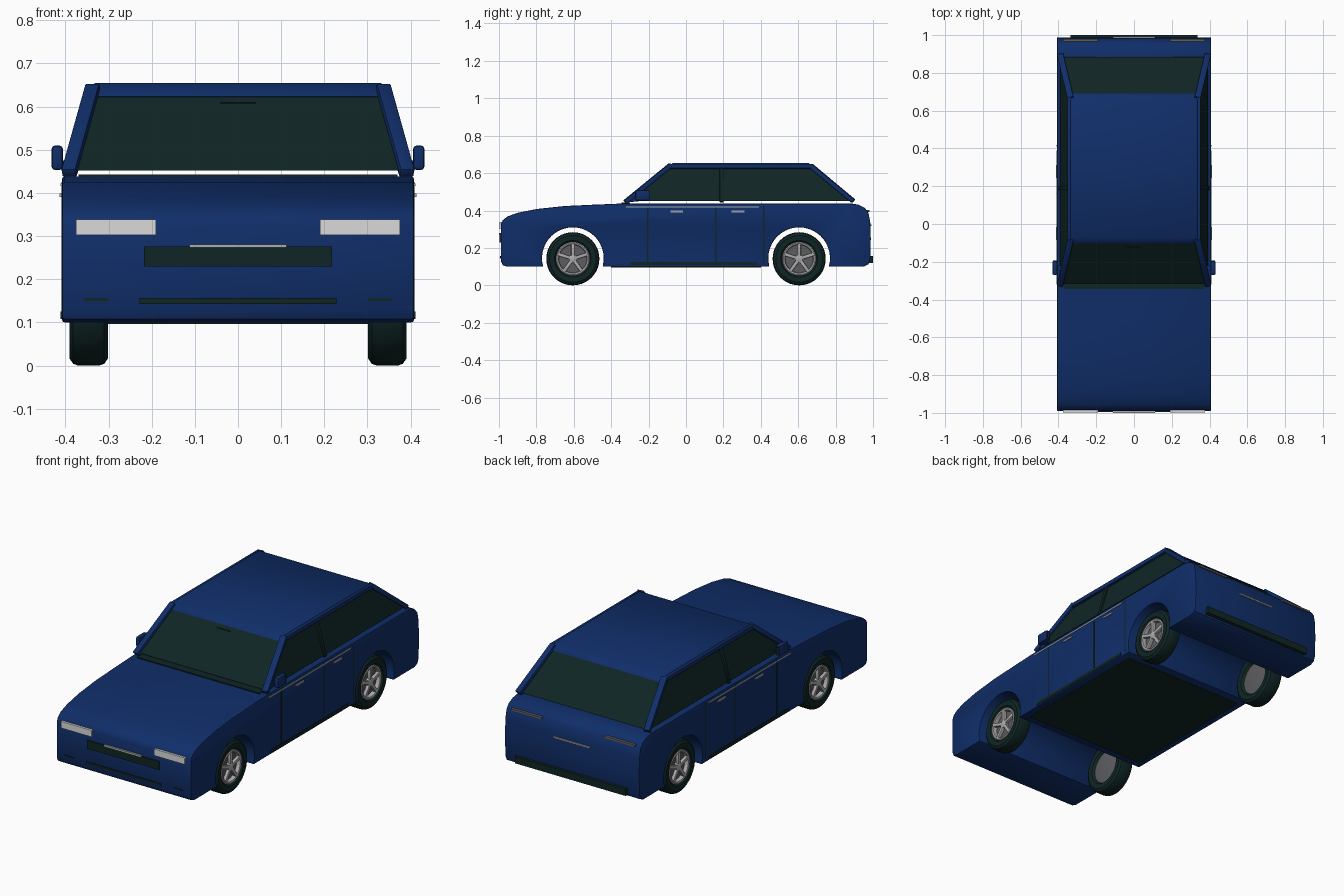
import bpy, bmesh
from math import sin, cos, pi, radians, asin
from mathutils import Vector, Matrix

cube = bpy.data.objects.get("Cube")
if cube:
    bpy.data.objects.remove(cube, do_unlink=True)


def material(name, rgb, rough=0.5):
    m = bpy.data.materials.new(name)
    m.use_nodes = True
    m.diffuse_color = (*rgb, 1)
    node = m.node_tree.nodes["Principled BSDF"]
    node.inputs["Base Color"].default_value = (*rgb, 1)
    node.inputs["Roughness"].default_value = rough
    return m


BLUE = material("body_blue", (0.005, 0.027, 0.14))
DARK = material("dark_green_black", (0.005, 0.018, 0.018))
LAMP = material("lamp_white", (0.7, 0.7, 0.7))
CHROME = material("chrome_grey", (0.42, 0.42, 0.43))
HUB = material("hub_grey", (0.11, 0.11, 0.12))
TAIL = material("tail_lamp_grey", (0.13, 0.11, 0.10))


def finish(bm, name, mat, bevel=0.0, segments=2):
    bmesh.ops.recalc_face_normals(bm, faces=bm.faces)
    if bevel:
        edges = [e for e in bm.edges if e.calc_face_angle(0) > radians(50)]
        bmesh.ops.bevel(bm, geom=edges, offset=bevel, segments=segments,
                        profile=0.5, affect='EDGES')
    mesh = bpy.data.meshes.new(name)
    bm.to_mesh(mesh)
    bm.free()
    mesh.materials.append(mat)
    ob = bpy.data.objects.new(name, mesh)
    bpy.context.collection.objects.link(ob)
    bpy.ops.object.select_all(action='DESELECT')
    ob.select_set(True)
    bpy.context.view_layer.objects.active = ob
    bpy.ops.object.shade_smooth_by_angle(angle=radians(35))
    return ob


def box(name, mat, x, y, z, bevel=0.0):
    """Box from three (low, high) ranges."""
    bm = bmesh.new()
    bmesh.ops.create_cube(bm, size=1)
    for v in bm.verts:
        v.co = [(r[0] + r[1]) / 2 + c * (r[1] - r[0]) for r, c in zip((x, y, z), v.co)]
    return finish(bm, name, mat, bevel)


def frustum(name, mat, low, high, bevel=0.0):
    """Tapered block; each level is (z, half width, front y, rear y)."""
    bm = bmesh.new()
    bmesh.ops.create_cube(bm, size=1)
    for v in bm.verts:
        z, w, front, rear = high if v.co.z > 0 else low
        v.co = (w if v.co.x > 0 else -w, rear if v.co.y > 0 else front, z)
    return finish(bm, name, mat, bevel)


def bar(name, mat, p, q, width, depth, bevel=0.004):
    """Straight bar between two points."""
    p, q = Vector(p), Vector(q)
    bm = bmesh.new()
    bmesh.ops.create_cube(bm, size=1)
    turn = (q - p).to_track_quat('Z', 'Y').to_matrix().to_4x4()
    scale = Matrix.Diagonal((width, depth, (q - p).length, 1))
    bm.transform(Matrix.Translation((p + q) / 2) @ turn @ scale)
    return finish(bm, name, mat, bevel)


def lathe(name, mat, profile, steps=40):
    """Spin (x, radius) points around the x axis."""
    bm = bmesh.new()
    verts = [bm.verts.new((x, 0, r)) for x, r in profile]
    edges = [bm.edges.new(pair) for pair in zip(verts, verts[1:])]
    bmesh.ops.spin(bm, geom=verts + edges, cent=(0, 0, 0), axis=(1, 0, 0),
                   angle=2 * pi, steps=steps)
    bmesh.ops.remove_doubles(bm, verts=bm.verts, dist=0.0002)
    return finish(bm, name, mat)


SIDES = ((1, "left"), (-1, "right"))
AXLE, HUB_Z, ARCH = 0.605, 0.145, 0.165
FLOOR = 0.10

# Lower body: side profile with open wheel arches, extruded across
outline = [(-0.955, FLOOR), (-0.98, 0.108), (-0.99, 0.13), (-0.99, 0.325), (-0.98, 0.348),
           (-0.955, 0.368), (-0.9, 0.388), (-0.8, 0.408), (-0.65, 0.424), (-0.5, 0.431),
           (-0.33, 0.438), (0.88, 0.438), (0.92, 0.432), (0.955, 0.415), (0.975, 0.39),
           (0.985, 0.34), (0.988, 0.25), (0.985, 0.14), (0.975, 0.112), (0.95, FLOOR)]
dip = asin((HUB_Z - FLOOR) / ARCH)
for centre in (AXLE, -AXLE):
    for i in range(25):
        a = -dip + (pi + 2 * dip) * i / 24
        outline.append((centre + ARCH * cos(a), HUB_Z + ARCH * sin(a)))
bm = bmesh.new()
face = bm.faces.new([bm.verts.new((-0.408, y, z)) for y, z in outline])
ext = bmesh.ops.extrude_face_region(bm, geom=[face])
bmesh.ops.translate(bm, vec=(0.816, 0, 0),
                    verts=[g for g in ext["geom"] if isinstance(g, bmesh.types.BMVert)])
finish(bm, "lower_body", BLUE, 0.006)

# Floor panel
box("floor_panel", DARK, (-0.37, 0.37), (-0.4, 0.4), (0.096, 0.102))

# Cabin: glass house, roof, pillars
frustum("cabin_glass", DARK, (0.452, 0.392, -0.315, 0.885), (0.64, 0.336, -0.085, 0.665))
frustum("roof", BLUE, (0.622, 0.348, -0.11, 0.695), (0.655, 0.335, -0.07, 0.655), 0.006)
box("windscreen_cowl", DARK, (-0.37, 0.37), (-0.345, -0.30), (0.434, 0.443))
box("cabin_mirror", DARK, (-0.04, 0.04), (-0.125, -0.11), (0.6, 0.61))
for s, side in SIDES:
    bar(side + "_front_pillar", BLUE, (s * 0.392, -0.325, 0.445), (s * 0.336, -0.08, 0.645), 0.034, 0.024)
    bar(side + "_rear_pillar", BLUE, (s * 0.39, 0.895, 0.45), (s * 0.336, 0.665, 0.642), 0.034, 0.024)
    bar(side + "_middle_pillar", DARK, (s * 0.393, 0.19, 0.445), (s * 0.343, 0.19, 0.63), 0.02, 0.014, 0.002)
    bar(side + "_roof_rail", BLUE, (s * 0.343, -0.09, 0.637), (s * 0.343, 0.675, 0.637), 0.02, 0.024)
    bar(side + "_window_corner", BLUE, (s * 0.39, -0.31, 0.455), (s * 0.388, -0.23, 0.463), 0.012, 0.022)

    # Door mirror
    box(side + "_mirror_arm", BLUE, sorted((s * 0.37, s * 0.415)), (-0.25, -0.22), (0.455, 0.475))
    box(side + "_mirror_housing", BLUE, sorted((s * 0.406, s * 0.432)), (-0.27, -0.195), (0.453, 0.51), 0.008)
    box(side + "_mirror_glass", DARK, sorted((s * 0.411, s * 0.428)), (-0.198, -0.193), (0.46, 0.503))

    # Door seams, sill, waist trim, handles
    def plate(name, mat, y, z, out=0.411):
        box(side + name, mat, sorted((s * 0.404, s * out)), y, z)
    for i, y in enumerate((-0.205, 0.16, 0.415)):
        plate("_door_seam_%d" % i, DARK, (y - 0.004, y + 0.004), (0.12, 0.425), 0.4095)
    plate("_sill", DARK, (-0.3, 0.38), (0.108, 0.125))
    plate("_waist_trim", CHROME, (-0.32, 0.39), (0.416, 0.422))
    for i, y in enumerate((-0.05, 0.278)):
        plate("_door_handle_%d" % i, CHROME, (y - 0.034, y + 0.034), (0.39, 0.399), 0.414)

    # Lamps and bumper slits
    wide = sorted((s * 0.19, s * 0.375))
    box(side + "_headlight", LAMP, wide, (-0.997, -0.98), (0.302, 0.338))
    box(side + "_tail_light", TAIL, wide, (0.962, 0.98), (0.392, 0.402))
    box(side + "_bumper_slit", DARK, sorted((s * 0.3, s * 0.356)), (-0.993, -0.98), (0.15, 0.156))

# Nose and tail trim
box("grille", DARK, (-0.218, 0.218), (-0.996, -0.98), (0.23, 0.276))
box("grille_strip", CHROME, (-0.112, 0.112), (-1.0, -0.98), (0.273, 0.281))
box("lower_intake", DARK, (-0.228, 0.228), (-0.994, -0.98), (0.143, 0.156))
box("boot_strip", CHROME, (-0.11, 0.11), (0.975, 0.993), (0.316, 0.324))
box("rear_bumper_strip", DARK, (-0.335, 0.335), (0.97, 1.0), (0.12, 0.158))

# Wheels: x is outward from the wheel centre
tyre = [(-0.03, 0.088), (-0.043, 0.098), (-0.045, 0.125), (-0.036, 0.138), (-0.025, 0.142),
        (0.025, 0.142), (0.036, 0.138), (0.045, 0.125), (0.043, 0.098), (0.03, 0.088), (-0.03, 0.088)]
ring = [(0.015, 0.09), (0.038, 0.09), (0.041, 0.085), (0.038, 0.077), (0.015, 0.074), (0.015, 0.09)]
disc = [(-0.036, 0), (-0.036, 0.06), (-0.03, 0.09), (0.018, 0.09), (0.018, 0)]
cap = [(0.015, 0.022), (0.036, 0.022), (0.04, 0.016), (0.04, 0)]
for s, side in SIDES:
    for y, end in ((-AXLE, "front"), (AXLE, "rear")):
        parts = [lathe("tyre", DARK, tyre), lathe("rim_ring", CHROME, ring),
                 lathe("wheel_disc", HUB, disc), lathe("hub_cap", CHROME, cap)]
        for k in range(5):
            a = 2 * pi * k / 5
            tip = Vector((0.03, sin(a), cos(a)))
            start = (0.03, tip.y * 0.012, tip.z * 0.012)
            parts.append(bar("spoke_%d" % k, CHROME, start,
                             (0.03, tip.y * 0.08, tip.z * 0.08), 0.018, 0.018, 0.003))
        place = Matrix.Translation((s * 0.346, y, 0.142)) @ Matrix.Rotation(0 if s > 0 else pi, 4, 'Z')
        for p in parts:
            p.name = "%s_%s_%s" % (end, side, p.name)
            p.data.transform(place)
